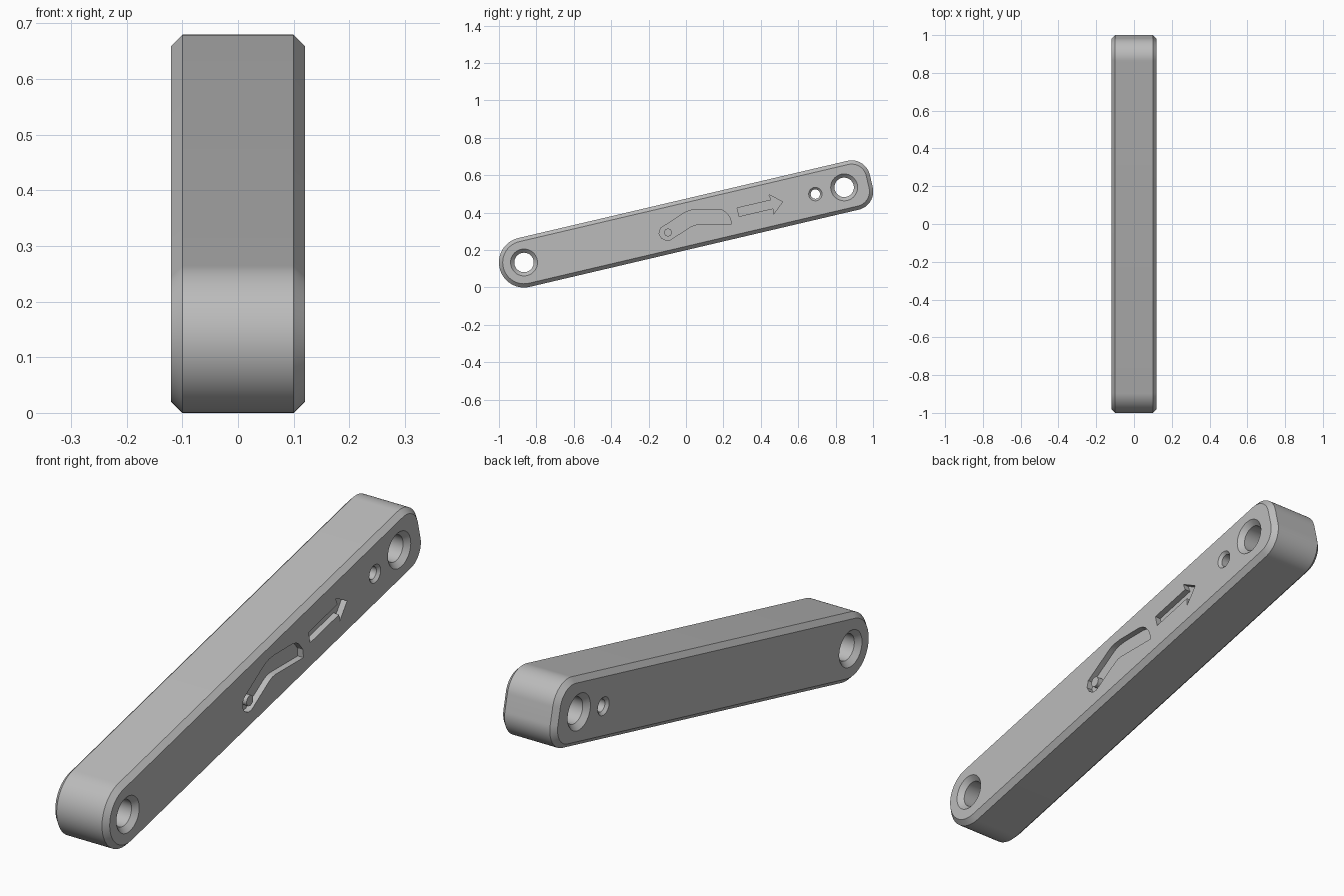
import bpy, bmesh
from math import sin, cos, pi, radians

if "Cube" in bpy.data.objects:
    bpy.data.objects.remove(bpy.data.objects["Cube"])

HALF = 0.12        # half thickness of the bar
BEVEL = 0.02       # edge chamfer
R = 0.134          # half width and radius of the low end
LENGTH = 1.907     # low pivot to square end
CORNER = 0.10      # corner radius of the square end
TILT = radians(13.2)
POCKET = 0.025     # engraving depth

grey = bpy.data.materials.new("plain grey")
grey.use_nodes = True
grey.diffuse_color = (0.5, 0.5, 0.5, 1)
grey.node_tree.nodes["Principled BSDF"].inputs["Base Color"].default_value = (0.5, 0.5, 0.5, 1)


def arc(u, v, r, start, end, n):
    angles = [radians(start + (end - start) * i / n) for i in range(n + 1)]
    return [(u + r * cos(a), v + r * sin(a)) for a in angles]


def circle(u, v, r, n=48):
    return arc(u, v, r, 0, 360, n)[:-1]


def loft(name, sections):
    """Solid through matching outlines, each given as (x, [(u, v), ...])."""
    bm = bmesh.new()
    rings = [[bm.verts.new((x, u, v)) for u, v in pts] for x, pts in sections]
    n = len(rings[0])
    for a, b in zip(rings, rings[1:]):
        for i in range(n):
            j = (i + 1) % n
            bm.faces.new((a[i], a[j], b[j], b[i]))
    bm.faces.new(rings[0][::-1])
    bm.faces.new(rings[-1])
    bmesh.ops.recalc_face_normals(bm, faces=bm.faces)
    mesh = bpy.data.meshes.new(name)
    bm.to_mesh(mesh)
    bm.free()
    mesh.materials.append(grey)
    ob = bpy.data.objects.new(name, mesh)
    bpy.context.collection.objects.link(ob)
    ob.rotation_euler.x = TILT
    ob.location = (0, -0.866, 0.134)
    return ob


def bar_outline(inset):
    r, c = R - inset, CORNER - inset
    u, v = LENGTH - CORNER, R - CORNER
    return (arc(0, 0, r, 90, 270, 40) + arc(u, -v, c, -90, 0, 20)
            + arc(u, v, c, 0, 90, 20))


def select_only(ob):
    bpy.ops.object.select_all(action='DESELECT')
    ob.select_set(True)
    bpy.context.view_layer.objects.active = ob


def cut(target, cutter):
    mod = target.modifiers.new("cut", 'BOOLEAN')
    mod.operation = 'DIFFERENCE'
    mod.solver = 'EXACT'
    mod.object = cutter
    cutter.hide_render = True
    bpy.context.view_layer.update()
    select_only(target)
    bpy.ops.object.modifier_apply(modifier=mod.name)
    bpy.data.objects.remove(cutter)


# Chamfered bar
edge = HALF - BEVEL
bar = loft("link_bar", [(-HALF, bar_outline(BEVEL)), (-edge, bar_outline(0)),
                        (edge, bar_outline(0)), (HALF, bar_outline(BEVEL))])

# Countersunk through holes
for u, r, sink in ((0, 0.052, 0.02), (1.758, 0.052, 0.02), (1.6, 0.025, 0.011)):
    over = 0.01
    stations = [(-HALF - over, r + sink + over), (sink - HALF, r),
                (HALF - sink, r), (HALF + over, r + sink + over)]
    cut(bar, loft("hole_cutter", [(x, circle(u, 0, rad)) for x, rad in stations]))

# Engraved arrow and lever symbol on the left side
arrow = [(1.176, -0.023), (1.363, -0.023), (1.358, -0.053), (1.42, 0),
         (1.358, 0.053), (1.363, 0.023), (1.176, 0.023)]
lever = [(0.752, 0.011), (0.891, 0.061), (0.91, 0.066), (0.93, 0.068), (0.967, 0.064),
         (1.077, 0.039), (1.097, 0.029), (1.112, 0.014), (1.129, -0.023), (1.124, -0.055),
         (0.955, -0.015), (0.933, -0.013), (0.91, -0.018), (0.803, -0.056),
         (0.786, -0.062), (0.767, -0.059), (0.746, -0.042), (0.738, -0.016)]
for shape in (arrow, lever):
    cut(bar, loft("engraving_cutter", [(HALF - POCKET, shape), (HALF + 0.02, shape)]))

# Round post standing in the lever engraving
post = loft("lever_post", [(x, circle(0.786, -0.02, 0.021, 32))
                           for x in (HALF - POCKET - 0.01, HALF)])

for ob in (bar, post):
    select_only(ob)
    bpy.ops.object.shade_smooth_by_angle(angle=radians(30))
